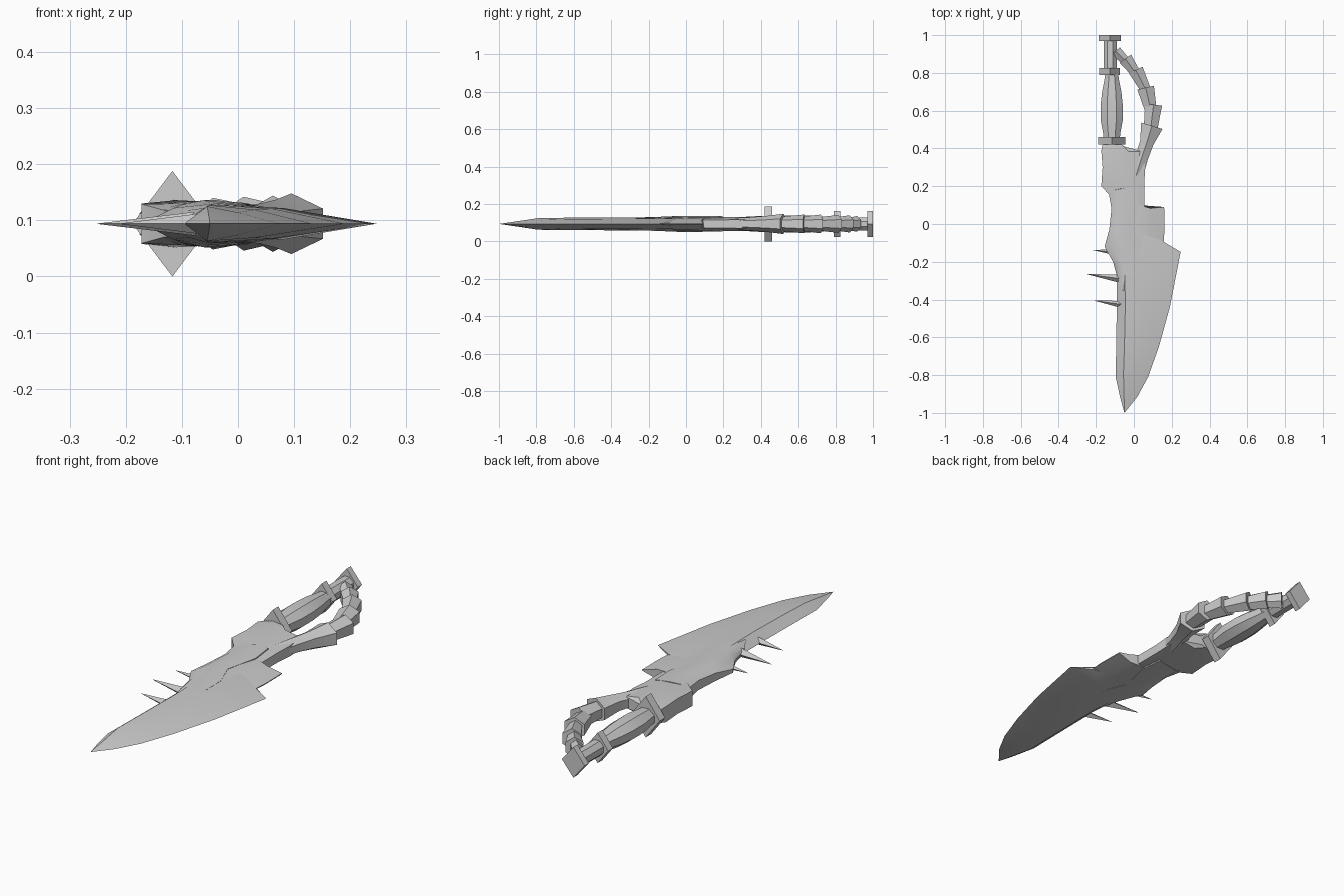
import bpy, bmesh, math
from mathutils import Vector

ZC = 0.094  # mid plane of the weapon


def finish(name, bm):
    bmesh.ops.remove_doubles(bm, verts=bm.verts, dist=0.0004)
    bmesh.ops.recalc_face_normals(bm, faces=bm.faces)
    me = bpy.data.meshes.new(name)
    bm.to_mesh(me)
    bm.free()
    ob = bpy.data.objects.new(name, me)
    bpy.context.collection.objects.link(ob)
    bpy.context.view_layer.objects.active = ob
    ob.select_set(True)
    bpy.ops.object.shade_smooth_by_angle(angle=math.radians(28))
    ob.select_set(False)
    return ob


def skin(name, rings):
    """Bridge equal-length rings of points and cap both ends."""
    bm = bmesh.new()
    vs = [[bm.verts.new(p) for p in r] for r in rings]
    n = len(vs[0])
    for a, b in zip(vs, vs[1:]):
        for i in range(n):
            j = (i + 1) % n
            bm.faces.new((a[i], a[j], b[j], b[i]))
    bm.faces.new(vs[0][::-1])
    bm.faces.new(vs[-1])
    return finish(name, bm)


def tube(name, stations, sides, turn=0.0):
    """stations: (x, y, half width, half height) along a path in the xy plane."""
    rings = []
    for k, (x, y, rw, rz) in enumerate(stations):
        a, b = stations[max(k - 1, 0)], stations[min(k + 1, len(stations) - 1)]
        d = Vector((b[0] - a[0], b[1] - a[1])).normalized()
        ring = []
        for i in range(sides):
            t = turn + 2 * math.pi * i / sides
            c, s = rw * math.cos(t), rz * math.sin(t)
            ring.append((x + d.y * c, y - d.x * c, ZC + s))
        rings.append(ring)
    return skin(name, rings)


def plate(name, rows):
    """rows of (x, y, half thickness) from left to right, mirrored in z."""
    rings = []
    for row in rows:
        ring = [(x, y, ZC + h) for x, y, h in row]
        ring += [(x, y, ZC - h) for x, y, h in reversed(row)]
        rings.append(ring)
    return skin(name, rings)


# Blade: thin edges, thick ridge near the back
plate("blade", [
    [(-.09, -.02, 0), (-.05, -.04, .033), (.05, -.05, .028), (.15, -.09, .006)],
    [(-.09, -.2, 0), (-.05, -.17, .034), (.08, -.15, .028), (.247, -.148, 0)],
    [(-.09, -.42, 0), (-.045, -.42, .034), (.06, -.43, .027), (.19, -.44, 0)],
    [(-.093, -.65, 0), (-.05, -.65, .033), (.03, -.65, .025), (.132, -.65, 0)],
    [(-.096, -.81, 0), (-.055, -.79, .031), (.0, -.8, .02), (.075, -.81, 0)],
    [(-.072, -.92, 0), (-.052, -.91, .013), (-.03, -.91, .011), (.018, -.915, 0)],
    [(-.05, -1, 0), (-.05, -1, 0), (-.05, -1, 0), (-.05, -1, 0)],
])

# Barb behind the blade shoulder
plate("rear_barb", [
    [(-.06, .12, .03), (.03, .1, .03), (.09, .083, .02), (.16, .09, .002)],
    [(-.06, 0, .034), (.03, 0, .033), (.09, -.01, .022), (.162, -.03, .002)],
    [(-.06, -.15, .034), (.03, -.13, .03), (.09, -.12, .02), (.157, -.1, .002)],
])

# Guard body and the overlapping scale that grips the blade root
plate("guard_body", [
    [(-.165, .42, .03), (-.115, .42, .042), (-.065, .42, .036), (-.05, .41, .022)],
    [(-.172, .39, .036), (-.11, .385, .042), (-.03, .385, .038), (.045, .385, .026)],
    [(-.165, .3, .035), (-.1, .3, .037), (-.02, .3, .037), (.06, .3, .024)],
    [(-.172, .2, .035), (-.1, .2, .038), (-.01, .2, .038), (.055, .22, .022)],
    [(-.125, .15, .022), (-.09, .13, .036), (-.01, .1, .036), (.055, .09, .022)],
    [(-.1, .06, .02), (-.08, .05, .03), (-.02, .03, .03), (.05, .02, .02)],
])
plate("blade_root_scale", [
    [(-.135, .18, .026), (-.1, .18, .039), (-.05, .19, .041), (.015, .2, .037)],
    [(-.118, .08, .022), (-.09, .08, .038), (-.04, .08, .042), (.025, .09, .034)],
    [(-.13, -.03, .018), (-.1, -.04, .034), (-.06, -.05, .042), (-.01, -.06, .034)],
    [(-.155, -.12, .008), (-.115, -.13, .028), (-.05, -.14, .038), (.03, -.17, .031)],
    [(-.11, -.2, .008), (-.09, -.21, .024), (-.05, -.24, .035), (.03, -.27, .03)],
    [(-.09, -.27, .004), (-.08, -.31, .014), (-.06, -.35, .028), (-.01, -.38, .028)],
])

# Spikes on the back of the blade
for i, (tip, ty, base, by, r) in enumerate([(-.22, -.137, -.12, -.148, .012),
                                            (-.25, -.265, -.07, -.29, .022),
                                            (-.21, -.405, -.07, -.425, .018)]):
    tube(f"back_spike_{i + 1}", [(base, by, r, r), (tip, ty, .0005, .0005)], 4)

# Handle: grip, rod and diamond collars
HX = -.117
tube("grip", [(HX, .44, .046, .042), (HX, .48, .049, .044), (HX, .55, .063, .05),
              (HX, .63, .063, .05), (HX, .7, .055, .047), (HX, .76, .042, .04),
              (HX, .8, .036, .036)], 8, math.pi / 8)
tube("pommel_rod", [(-.125, .79, .037, .037), (-.125, .98, .037, .037)], 8, math.pi / 8)
for name, x, y0, y1, rw, rz in [("lower_collar", -.117, .42, .46, .071, .094),
                                ("upper_collar", -.128, .79, .825, .054, .07),
                                ("pommel_cap", -.127, .97, 1.0, .058, .07)]:
    tube(name, [(x, y0, rw, rz), (x, y1, rw, rz)], 4)

# Knuckle guard: a flared horn followed by nested flared segments
Q = math.pi / 2
tube("knuckle_horn", [(.0, .22, .045, .03), (.04, .35, .04, .036),
                      (.068, .43, .042, .043), (.095, .52, .068, .054)], 6, Q)
segments = [((.085, .48), (.104, .632), .04, .052, .05),
            ((.09, .6), (.062, .722), .036, .052, .05),
            ((.068, .7), (.01, .815), .03, .046, .048),
            ((.02, .785), (-.045, .875), .026, .043, .046),
            ((-.03, .85), (-.095, .915), .023, .034, .042)]
for i, (a, b, r0, r1, rz) in enumerate(segments):
    tube(f"knuckle_segment_{i + 1}", [(*a, r0, rz * .72), (*b, r1, rz)], 6, Q)
tube("knuckle_end", [(-.06, .89, .024, .03), (-.13, .915, .026, .032)], 6, Q)
